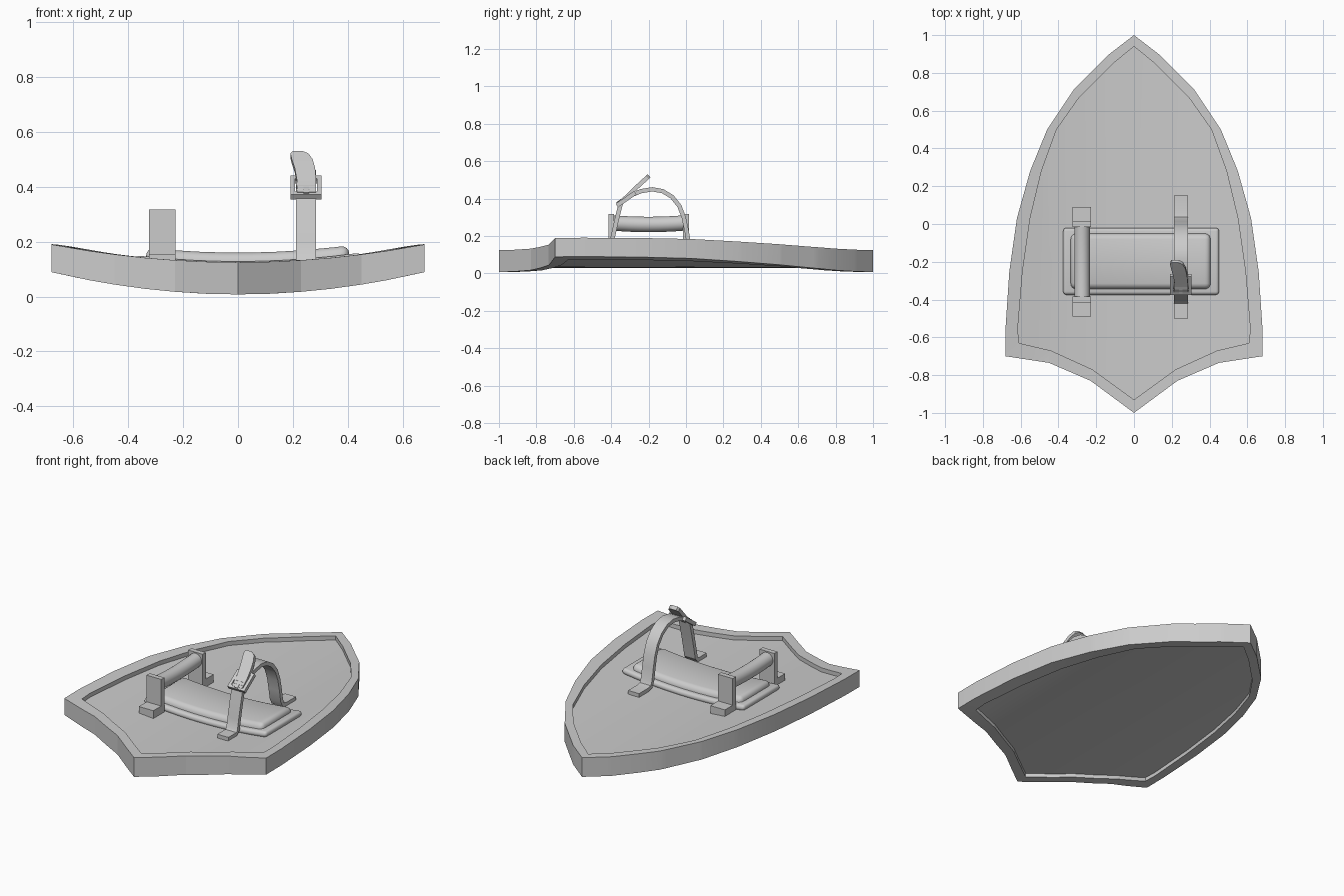
import bpy, bmesh, math
from mathutils import Vector, Matrix

if "Cube" in bpy.data.objects:
    bpy.data.objects.remove(bpy.data.objects["Cube"])

grey = bpy.data.materials.new("plain grey")
grey.use_nodes = True
grey.diffuse_color = (0.6, 0.6, 0.6, 1)
grey.node_tree.nodes["Principled BSDF"].inputs["Base Color"].default_value = grey.diffuse_color


def finish(name, bm, angle=30):
    bmesh.ops.recalc_face_normals(bm, faces=bm.faces)
    mesh = bpy.data.meshes.new(name)
    bm.to_mesh(mesh)
    bm.free()
    mesh.materials.append(grey)
    obj = bpy.data.objects.new(name, mesh)
    bpy.context.collection.objects.link(obj)
    bpy.ops.object.select_all(action="DESELECT")
    obj.select_set(True)
    bpy.context.view_layer.objects.active = obj
    bpy.ops.object.shade_smooth_by_angle(angle=math.radians(angle))
    return obj


def slice_x(bm, columns):
    for x in columns:
        bmesh.ops.bisect_plane(bm, geom=bm.verts[:] + bm.edges[:] + bm.faces[:],
                               plane_co=(x, 0, 0), plane_no=(1, 0, 0))


def box_bmesh(low, high, bevel=0, segments=2):
    bm = bmesh.new()
    bmesh.ops.create_cube(bm, size=1)
    low, high = Vector(low), Vector(high)
    for v in bm.verts:
        v.co = (low + high) / 2 + v.co * (high - low)
    if bevel:
        bmesh.ops.bevel(bm, geom=bm.edges[:], offset=bevel, segments=segments,
                        profile=0.5, affect="EDGES")
    return bm


def ribbon(name, stations, thickness):
    """Flat band through (x, y, z, width) stations, bending in the yz plane."""
    bm = bmesh.new()
    rings = []
    for i, (x, y, z, width) in enumerate(stations):
        a, b = stations[max(i - 1, 0)], stations[min(i + 1, len(stations) - 1)]
        n = Vector((0, a[2] - b[2], b[1] - a[1])).normalized() * thickness / 2
        w, c = Vector((width / 2, 0, 0)), Vector((x, y, z))
        rings.append([bm.verts.new(p) for p in (c - w - n, c + w - n, c + w + n, c - w + n)])
    for r, s in zip(rings, rings[1:]):
        for k in range(4):
            bm.faces.new((r[k], r[(k + 1) % 4], s[(k + 1) % 4], s[k]))
    bm.faces.new(rings[0])
    bm.faces.new(rings[-1])
    return finish(name, bm)


# Shield body: pointed outline, rim and recessed panel on both sides, bowed across x
outer = [(0, 1), (.13, .9), (.32, .71), (.46, .5), (.55, .28), (.62, .03), (.66, -.25),
         (.68, -.55), (.68, -.7), (.45, -.735), (.23, -.83), (0, -1)]
inner = [(0, .94), (.11, .85), (.29, .67), (.41, .5), (.49, .28), (.55, .03), (.59, -.25),
         (.615, -.55), (.61, -.63), (.44, -.67), (.22, -.77), (0, -.93)]


def loop(bm, half, z):
    points = half + [(-x, y) for x, y in half[-2:0:-1]]
    return [bm.verts.new((x, y, z)) for x, y in points]


bm = bmesh.new()
loops = [loop(bm, inner, 0.1), loop(bm, inner, 0.125), loop(bm, outer, 0.125),
         loop(bm, outer, 0.008), loop(bm, inner, 0.008), loop(bm, inner, 0.03)]
for a, b in zip(loops, loops[1:]):
    for k in range(len(a)):
        j = (k + 1) % len(a)
        bm.faces.new((a[k], a[j], b[j], b[k]))
bm.faces.new(loops[0])
bm.faces.new(loops[-1])
slice_x(bm, [s * x for x in (.11, .23, .34, .45, .54) for s in (-1, 1)] + [0])
for v in bm.verts:
    bow = 0.135 if v.co.z > 0.06 else 0.17
    v.co.z += bow * v.co.x ** 2 + 0.012 * abs(v.co.x) * (1 - abs(v.co.y))
finish("shield_body", bm)

# Arm pad: base plate and rounded cushion, both following the bow
for name, low, high, bevel in (
        ("pad_base", (-.375, -.375, .09), (.45, -.02, .128), .018),
        ("pad_cushion", (-.335, -.345, .1), (.405, -.05, .167), .03)):
    bm = box_bmesh(low, high, bevel, 4)
    slice_x(bm, [-.25 + .1 * i for i in range(7)])
    for v in bm.verts:
        if name == "pad_cushion" and v.co.z > .12:
            v.co.z -= 0.5 * (v.co.y + .1975) ** 2
        v.co.z += 0.16 * v.co.x ** 2
    finish(name, bm, 40)

# Hand grip: two L brackets and a bar between them
for side, label in ((-1, "front"), (1, "back")):
    for part, reach, bottom, top in (("post", .215, .1, .317), ("foot", .29, .1, .155)):
        ys = sorted((-.2 + side * .185, -.2 + side * reach))
        finish(f"grip_{part}_{label}", box_bmesh((-.325, ys[0], bottom), (-.227, ys[1], top)))

bm = bmesh.new()
bmesh.ops.create_cone(bm, cap_ends=True, segments=24, radius1=.041, radius2=.041, depth=.38,
                      matrix=Matrix.Translation((-.275, -.2, .27)) @ Matrix.Rotation(math.pi / 2, 4, "X"))
for k in range(-3, 4):
    bmesh.ops.bisect_plane(bm, geom=bm.verts[:] + bm.edges[:] + bm.faces[:],
                           plane_co=(0, -.2 + k * .05, 0), plane_no=(0, 1, 0))
for v in bm.verts:
    v.co.z -= .008 * (1 - ((v.co.y + .2) / .19) ** 2)
finish("grip_bar", bm, 40)

# Arm strap: arched band with flat feet
arch = [(.15, .122), (.06, .122), (.03, .13), (.015, .16), (.003, .23), (-.012, .3), (-.035, .36),
        (-.075, .41), (-.125, .44), (-.18, .45), (-.24, .44), (-.29, .42), (-.335, .395)]
ribbon("strap_arch", [(.248, y, z, .074) for y, z in arch], .023)
leg = [(-.5, .122), (-.42, .122), (-.402, .14), (-.39, .2), (-.37, .29), (-.345, .39)]
ribbon("strap_front_leg", [(.248, y, z, .074) for y, z in leg], .023)
ribbon("strap_loose_end", [(.25, -.36, .372, .07), (.25, -.31, .415, .07), (.244, -.265, .46, .074),
                           (.234, -.23, .492, .076), (.224, -.207, .513, .066),
                           (.217, -.197, .522, .036)], .023)

# Buckle: tilted square frame with a prong
tilt = Matrix.Translation((.248, -.32, .397)) @ Matrix.Rotation(math.radians(35), 4, "X")
bars = [("left", (.04, -.06), (.057, .06)), ("right", (-.057, -.06), (-.04, .06)),
        ("front", (-.057, -.06), (.057, -.042)), ("back", (-.057, .042), (.057, .06)),
        ("prong", (-.01, -.055), (.01, .05))]
for label, low, high in bars:
    bm = box_bmesh((*low, -.011), (*high, .017 if label == "prong" else .012))
    bm.transform(tilt)
    finish("buckle_" + label, bm)
